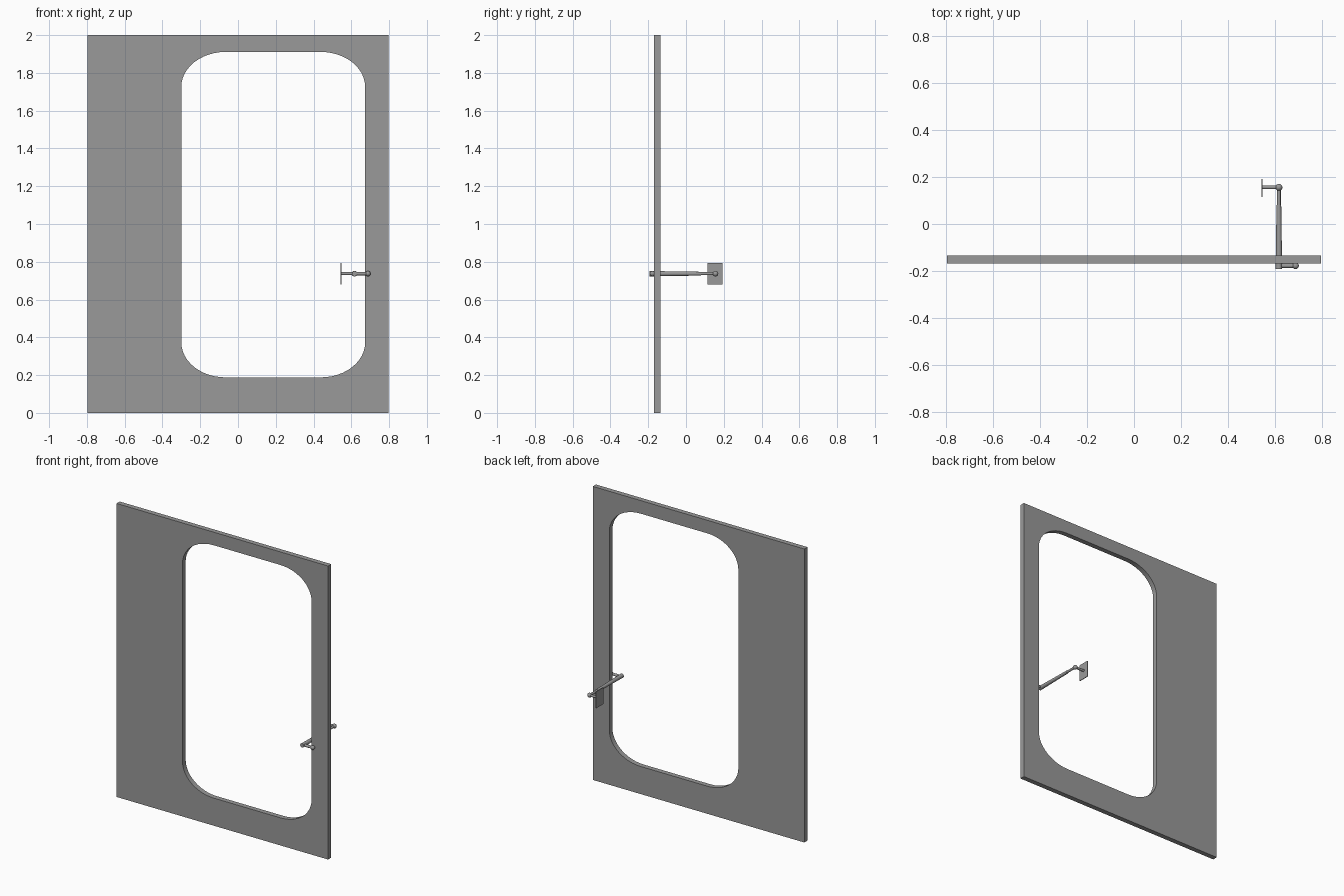
import bpy, bmesh
from math import cos, sin, pi
from mathutils import Vector

if "Cube" in bpy.data.objects:
    bpy.data.objects.remove(bpy.data.objects["Cube"])

dark = bpy.data.materials.new("dark_grey")
dark.diffuse_color = (0.32, 0.32, 0.32, 1)
dark.use_nodes = True
dark.node_tree.nodes["Principled BSDF"].inputs["Base Color"].default_value = dark.diffuse_color


def finish(obj, name):
    obj.name = name
    obj.data.materials.clear()
    obj.data.materials.append(dark)
    bpy.ops.object.select_all(action='DESELECT')
    obj.select_set(True)
    bpy.context.view_layer.objects.active = obj
    bpy.ops.object.shade_smooth_by_angle(angle=0.6)


def rod(name, a, b, r1, r2):
    a, b = Vector(a), Vector(b)
    bpy.ops.mesh.primitive_cone_add(vertices=24, radius1=r1, radius2=r2,
                                    depth=(b - a).length, location=(a + b) / 2)
    obj = bpy.context.object
    obj.rotation_euler = (b - a).to_track_quat('Z', 'Y').to_euler()
    finish(obj, name)


def ball(name, loc, r):
    bpy.ops.mesh.primitive_uv_sphere_add(segments=24, ring_count=12, radius=r, location=loc)
    finish(bpy.context.object, name)


def rounded(x0, x1, z0, z1, rx, rz, steps=12):
    # outline with elliptical corners
    corners = [(x1 - rx, z1 - rz), (x0 + rx, z1 - rz), (x0 + rx, z0 + rz), (x1 - rx, z0 + rz)]
    return [(cx + rx * cos((q + i / steps) * pi / 2), cz + rz * sin((q + i / steps) * pi / 2))
            for q, (cx, cz) in enumerate(corners) for i in range(steps + 1)]


# Door panel with a rounded window opening
curve = bpy.data.curves.new("door_panel", 'CURVE')
curve.dimensions = '2D'
curve.fill_mode = 'BOTH'
curve.extrude = 0.017
outer = [(-0.797, 0), (0.797, 0), (0.797, 2), (-0.797, 2)]
for pts in (outer, rounded(-0.30, 0.673, 0.188, 1.911, 0.235, 0.185)):
    s = curve.splines.new('POLY')
    s.points.add(len(pts) - 1)
    for p, (x, z) in zip(s.points, pts):
        p.co = (x, z, 0, 1)
    s.use_cyclic_u = True
panel = bpy.data.objects.new("door_panel", curve)
bpy.context.collection.objects.link(panel)
panel.location.y = -0.152
panel.rotation_euler.x = pi / 2
bpy.context.view_layer.objects.active = panel
panel.select_set(True)
bpy.ops.object.convert(target='MESH')
panel = bpy.context.object
bm = bmesh.new()
bm.from_mesh(panel.data)
bmesh.ops.remove_doubles(bm, verts=bm.verts, dist=1e-5)
bmesh.ops.recalc_face_normals(bm, faces=bm.faces)
bm.to_mesh(panel.data)
bm.free()
finish(panel, "door_panel")

# Bracket arm running through the opening
X, Z, BACK, FRONT = 0.617, 0.737, 0.156, -0.178
rod("arm_sleeve", (X, -0.192, Z), (X, 0.08, Z), 0.014, 0.010)
rod("arm_inner", (X, 0.07, Z), (X, BACK, Z), 0.008, 0.008)

# Front grip with ball end
rod("front_grip", (X, FRONT, Z), (0.688, FRONT, Z), 0.009, 0.009)
ball("grip_ball", (0.688, FRONT, Z), 0.014)

# Back elbow, stub and mounting plate
ball("elbow_ball", (X, BACK, Z), 0.015)
rod("plate_stub", (0.545, BACK, Z), (X, BACK, Z), 0.008, 0.008)
bpy.ops.mesh.primitive_cube_add(size=1, location=(0.545, 0.153, 0.737))
plate = bpy.context.object
plate.scale = (0.005, 0.078, 0.113)
finish(plate, "mounting_plate")
